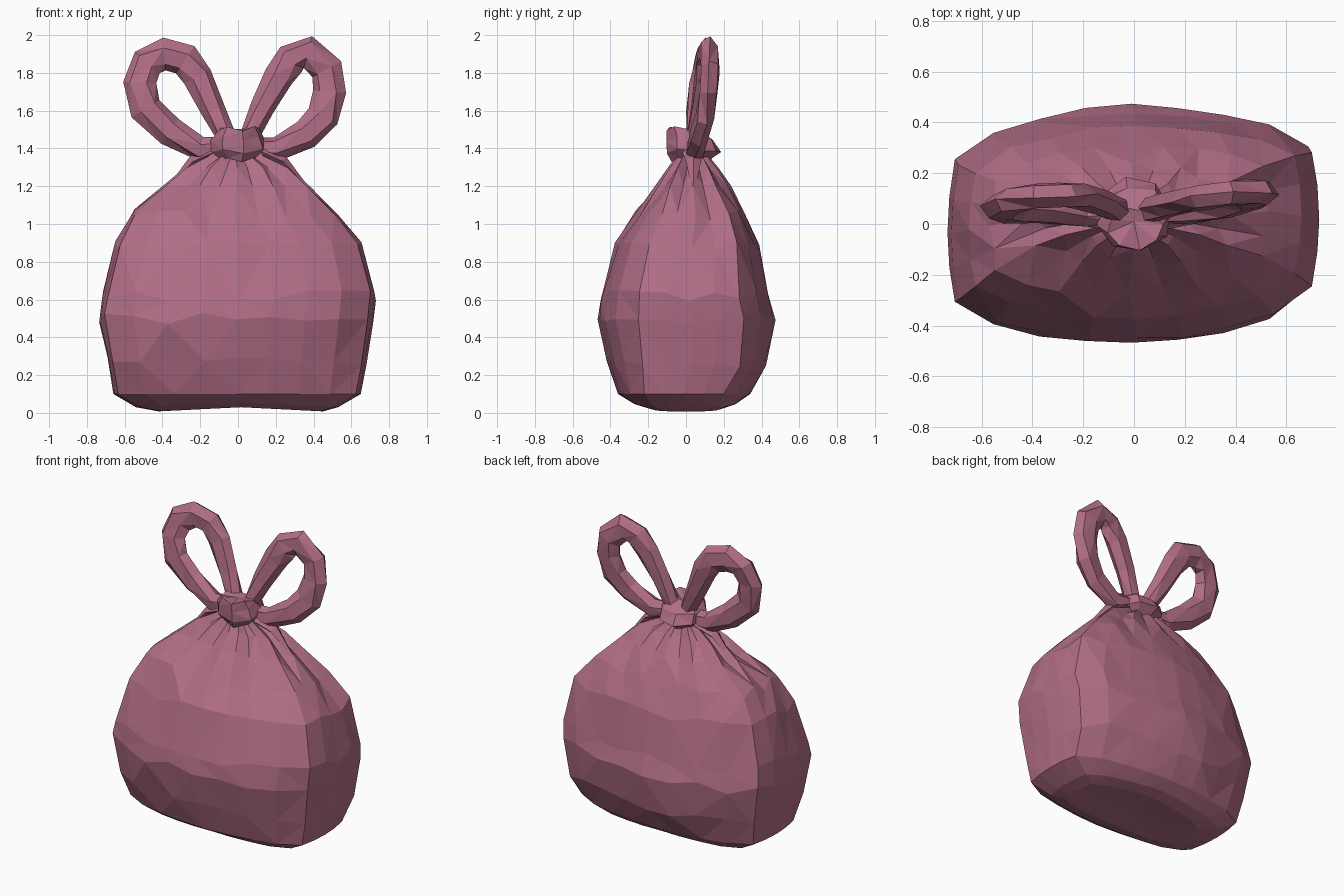
import bpy, bmesh, math, random
from mathutils import Vector

if "Cube" in bpy.data.objects:
    bpy.data.objects.remove(bpy.data.objects["Cube"])

random.seed(4)
pink = bpy.data.materials.new("dusty pink plastic")
pink.diffuse_color = (0.44, 0.155, 0.24, 1)
pink.use_nodes = True
pink.node_tree.nodes["Principled BSDF"].inputs["Base Color"].default_value = pink.diffuse_color


def loft(name, rings, cap_start=None, cap_end=None):
    """Skin a list of closed rings; ends close to a point or a flat cap."""
    bm = bmesh.new()
    rows = [[bm.verts.new(p) for p in ring] for ring in rings]
    n = len(rows[0])
    for a, b in zip(rows, rows[1:]):
        for i in range(n):
            j = (i + 1) % n
            # split each quad along its shorter diagonal for crumpled facets
            if (a[i].co - b[j].co).length < (a[j].co - b[i].co).length:
                tris = (a[i], a[j], b[j]), (a[i], b[j], b[i])
            else:
                tris = (a[i], a[j], b[i]), (a[j], b[j], b[i])
            for t in tris:
                bm.faces.new(t)
    for row, tip in ((rows[0], cap_start), (rows[-1], cap_end)):
        if tip is None:
            bm.faces.new(row)
        else:
            c = bm.verts.new(tip)
            for i in range(n):
                bm.faces.new((row[i], row[(i + 1) % n], c))
    bmesh.ops.recalc_face_normals(bm, faces=bm.faces)
    mesh = bpy.data.meshes.new(name)
    bm.to_mesh(mesh)
    bm.free()
    mesh.materials.append(pink)
    obj = bpy.data.objects.new(name, mesh)
    bpy.context.collection.objects.link(obj)
    return obj


# Bag body: boxy-ended cross-section, mirrored from one quarter
quarter = [(1, 0), (.99, .3), (.96, .60), (.75, .81), (.5, .91), (.25, .975), (0, 1)]
half = quarter + [(-x, y) for x, y in quarter[-2::-1]]
section = half + [(x, -y) for x, y in half[-2:0:-1]]

# z, left x, right x, front y, back y, pleat depth
levels = [
    (.008, -.42, .45, -.20, .20, 0), (.03, -.54, .53, -.28, .27, 0),
    (.10, -.66, .65, -.36, .34, 0), (.27, -.69, .68, -.425, .43, 0),
    (.50, -.735, .715, -.475, .47, 0), (.62, -.72, .73, -.455, .44, 0),
    (.88, -.65, .66, -.37, .385, 0), (1.05, -.57, .53, -.28, .32, .03),
    (1.20, -.40, .38, -.165, .24, .12), (1.30, -.28, .27, -.095, .17, .22),
    (1.36, -.16, .14, -.05, .12, .28), (1.43, -.09, .09, -.03, .10, .2)]
rings = []
for k, (z, x0, x1, y0, y1, pleat) in enumerate(levels):
    ring = []
    cx, cy = (x0 + x1) / 2, (y0 + y1) / 2
    for i, (u, v) in enumerate(section):
        s = 1 - pleat * (i % 2)
        x = cx + u * s * (x1 - x0) / 2
        y = cy + v * s * (y1 - y0) / 2
        dz = 0
        if k < 3:                      # underside arches up at the middle
            dz = .022 * (1 - abs(u)) * (k < 2)
        elif k < 8:                    # skewed end panels, crumpled film
            dz = random.uniform(-.03, .03)
            y += random.uniform(-.008, .008) + .03 * u * abs(u)
        ring.append((x, y, z + dz))
    rings.append(ring)
loft("bag_body", rings, cap_start=(0, 0, .04))


# Tied handles: flattened six-sided tubes following a loop, points are (x, z, y)
def handle(name, path):
    pts = [Vector(p[:2]) for p in path]
    last = len(pts) - 1
    rings = []
    for i, p in enumerate(pts):
        t = (pts[min(i + 1, last)] - pts[max(i - 1, 0)]).normalized()
        normal = Vector((-t.y, t.x))
        w = (.05, .065, .08, .088, .088)[min(i, last - i, 4)]
        ring = []
        for k in range(6):
            a = math.radians(60 * k + 12 * math.sin(i * 1.7))
            o = p + normal * (w * math.cos(a))
            ring.append((o.x, path[i][2] + .052 * math.sin(a), o.y))
        rings.append(ring)
    loft(name, rings)


handle("left_handle", [(-.05, 1.41, .04), (-.20, 1.40, .04), (-.36, 1.49, .05),
                       (-.49, 1.61, .05), (-.52, 1.75, .065), (-.48, 1.855, .09),
                       (-.39, 1.90, .11), (-.28, 1.87, .115), (-.215, 1.78, .11),
                       (-.13, 1.60, .085), (-.05, 1.44, .05)])
handle("right_handle", [(.05, 1.41, .05), (.20, 1.395, .05), (.36, 1.475, .07),
                        (.45, 1.57, .10), (.485, 1.70, .12), (.47, 1.82, .13),
                        (.37, 1.91, .12), (.28, 1.87, .105), (.215, 1.78, .095),
                        (.13, 1.62, .075), (.05, 1.44, .05)])

# Knot: lumpy band wrapped around the neck
knot = []
for z, rx, ry, cy in ((1.34, .10, .10, .02), (1.385, .145, .14, .035),
                      (1.45, .14, .125, .02), (1.505, .11, .08, -.02)):
    ring = []
    for k in range(8):
        a = math.tau * k / 8 + .2
        r = 1 + random.uniform(-.06, .1)
        ring.append((rx * r * math.cos(a), cy + ry * r * math.sin(a),
                     z + .015 * math.sin(3 * k)))
    knot.append(ring)
loft("knot", knot, cap_end=(0, .01, 1.49))

# Gathered ends of the film where the handles leave the neck
for side, label in ((-1, "left"), (1, "right")):
    path = [(.06, 1.42, .035), (.14, 1.375, .045), (.24, 1.33, .03), (.36, 1.20, .01)]
    rings = [[(side * (x + r * .4 * math.cos(a)), .04 + r * 1.3 * math.sin(a),
               z + r * math.cos(a)) for a in (0, 1.57, 3.14, 4.71)] for x, z, r in path]
    loft(label + "_gather", rings)
